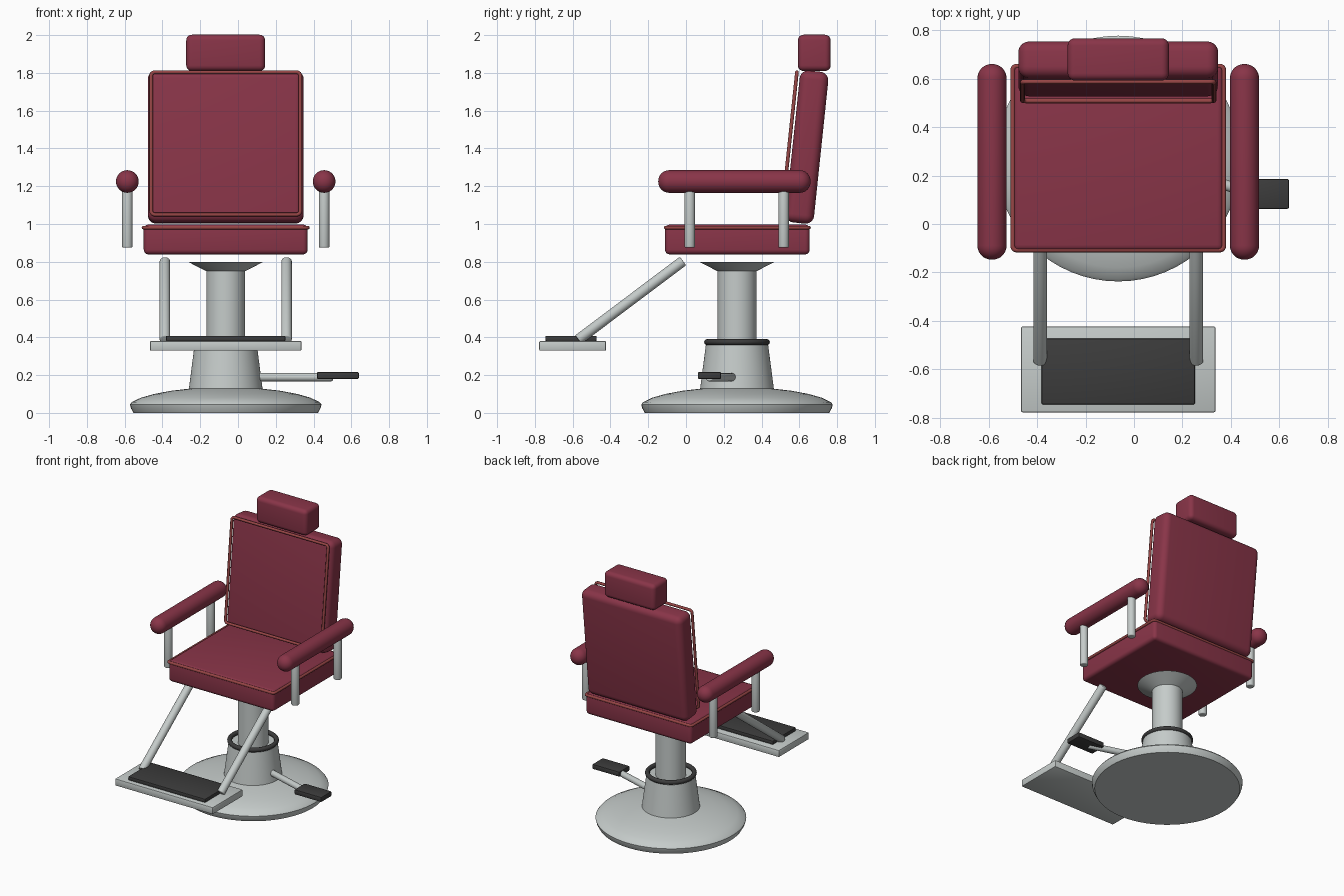
import bpy, bmesh
from math import sin, cos, pi, radians
from mathutils import Vector, Matrix

if "Cube" in bpy.data.objects:
    bpy.data.objects.remove(bpy.data.objects["Cube"], do_unlink=True)

CX, CY = -0.065, 0.27          # chair axis
TILT = radians(-6)             # backrest lean


def material(name, rgb):
    m = bpy.data.materials.new(name)
    m.use_nodes = True
    m.diffuse_color = (*rgb, 1)
    bsdf = next(n for n in m.node_tree.nodes if n.type == "BSDF_PRINCIPLED")
    bsdf.inputs["Base Color"].default_value = (*rgb, 1)
    return m


RED = material("red leather", (0.25, 0.035, 0.065))
PIPE = material("red piping", (0.31, 0.06, 0.06))
METAL = material("pale metal", (0.56, 0.6, 0.59))
BLACK = material("black rubber", (0.045, 0.045, 0.045))


def finish(ob, angle=35):
    bpy.ops.object.select_all(action="DESELECT")
    ob.select_set(True)
    bpy.context.view_layer.objects.active = ob
    bpy.ops.object.shade_smooth_by_angle(angle=radians(angle))
    return ob


def make(name, bm, mat, matrix=None):
    bmesh.ops.recalc_face_normals(bm, faces=bm.faces)
    me = bpy.data.meshes.new(name)
    bm.to_mesh(me)
    bm.free()
    me.materials.append(mat)
    ob = bpy.data.objects.new(name, me)
    if matrix is not None:
        ob.matrix_world = matrix
    bpy.context.collection.objects.link(ob)
    return finish(ob)


def box(name, centre, size, bevel, mat, segments=4, tilt=0):
    bm = bmesh.new()
    bmesh.ops.create_cube(bm, size=1)
    bmesh.ops.scale(bm, vec=size, verts=bm.verts)
    bmesh.ops.bevel(bm, geom=bm.edges[:], offset=bevel, segments=segments,
                    profile=0.5, affect="EDGES")
    return make(name, bm, mat, Matrix.Translation(centre) @ Matrix.Rotation(tilt, 4, "X"))


def lathe(name, profile, mat, matrix, steps=64):
    """Spin (radius, height) points around the local z axis."""
    bm = bmesh.new()
    verts = [bm.verts.new((r, 0, z)) for r, z in profile]
    edges = [bm.edges.new(pair) for pair in zip(verts, verts[1:])]
    bmesh.ops.spin(bm, geom=verts + edges, axis=(0, 0, 1), cent=(0, 0, 0),
                   steps=steps, angle=2 * pi)
    bmesh.ops.remove_doubles(bm, verts=bm.verts, dist=1e-5)
    return make(name, bm, mat, matrix)


def rod(name, a, b, r, mat, cap=0.006):
    """Round bar from a to b; cap sets how far the ends are rounded."""
    a, b = Vector(a), Vector(b)
    d = b - a
    n = 8 if cap > 0.02 else 3
    arc = [(r - cap + cap * sin(i * pi / 2 / n), cap * (1 - cos(i * pi / 2 / n)))
           for i in range(n + 1)]
    profile = [(0, 0)] + arc + [(q, d.length - h) for q, h in reversed(arc)] + [(0, d.length)]
    matrix = Matrix.Translation(a) @ d.to_track_quat("Z", "Y").to_matrix().to_4x4()
    return lathe(name, profile, mat, matrix, 32)


def piping(name, hx, hy, corner, matrix, r=0.01):
    """Round cord along a rounded rectangle in the local xy plane."""
    cu = bpy.data.curves.new(name, "CURVE")
    cu.dimensions = "3D"
    cu.bevel_depth, cu.bevel_resolution = r, 3
    sp = cu.splines.new("POLY")
    pts = []
    for k, (sx, sy) in enumerate([(1, 1), (-1, 1), (-1, -1), (1, -1)]):
        for i in range(6):
            t = (k + i / 5) * pi / 2
            pts.append((sx * (hx - corner) + corner * cos(t),
                        sy * (hy - corner) + corner * sin(t), 0, 1))
    sp.points.add(len(pts) - 1)
    for p, co in zip(sp.points, pts):
        p.co = co
    sp.use_cyclic_u = True
    cu.materials.append(PIPE)
    ob = bpy.data.objects.new(name, cu)
    ob.matrix_world = matrix
    bpy.context.collection.objects.link(ob)
    bpy.ops.object.select_all(action="DESELECT")
    ob.select_set(True)
    bpy.context.view_layer.objects.active = ob
    bpy.ops.object.convert(target="MESH")
    return finish(bpy.context.view_layer.objects.active, 60)


axis = Matrix.Translation((CX, CY, 0))

# Pedestal: dished base with cone, piston column, seat flange and rubber ring
lathe("pedestal_base", [(0, 0), (0.488, 0), (0.502, 0.025), (0.507, 0.045), (0.497, 0.057),
                        (0.45, 0.08), (0.38, 0.1), (0.29, 0.117), (0.195, 0.128),
                        (0.165, 0.36), (0, 0.36)], METAL, axis)
lathe("piston_column", [(0, 0.34), (0.103, 0.34), (0.103, 0.75), (0.2, 0.8), (0, 0.8)],
      METAL, axis)
ring = [(0.158 + 0.016 * cos(i * pi / 6), 0.375 + 0.016 * sin(i * pi / 6)) for i in range(13)]
lathe("rubber_ring", ring, BLACK, axis)

# Upholstery
box("seat", (CX, CY + 0.002, 0.918), (0.868, 0.766, 0.158), 0.025, RED)
back = Vector((CX, 0.64, 1.407))
box("backrest", back, (0.825, 0.152, 0.808), 0.045, RED, 6, TILT)
box("headrest", (CX, 0.679, 1.906), (0.418, 0.174, 0.192), 0.03, RED, 5)

# Piping cords around the seat top and the backrest front
piping("seat_piping", 0.435, 0.379, 0.015, Matrix.Translation((CX, CY + 0.002, 0.981)))
piping("backrest_piping", 0.395, 0.379, 0.02,
       Matrix.Translation(back) @ Matrix.Rotation(TILT, 4, "X")
       @ Matrix.Translation((0, -0.094, 0.01)) @ Matrix.Rotation(pi / 2, 4, "X"))

# Arms and footrest struts, one of each per side
for side, s in (("left", 1), ("right", -1)):
    x = CX + s * 0.521
    rod(side + "_armrest", (x, -0.147, 1.225), (x, 0.66, 1.225), 0.06, RED, 0.058)
    for end, y in (("front", 0.02), ("rear", 0.517)):
        rod(f"{side}_{end}_arm_post", (x, y, 0.875), (x, y, 1.2), 0.028, METAL)
    x = CX + s * 0.322
    rod(side + "_footrest_strut", (x, -0.57, 0.388), (x, -0.016, 0.804), 0.028, METAL)

# Footrest
box("footrest_plate", (CX, -0.6, 0.355), (0.803, 0.354, 0.052), 0.007, METAL, 2)
box("footrest_mat", (CX, -0.609, 0.394), (0.633, 0.272, 0.028), 0.006, BLACK, 2)

# Pump lever and pedal
rod("pump_lever", (0.08, 0.252, 0.189), (0.5, 0.123, 0.189), 0.022, METAL)
box("pump_pedal", (0.529, 0.124, 0.198), (0.222, 0.123, 0.037), 0.007, BLACK, 2)
